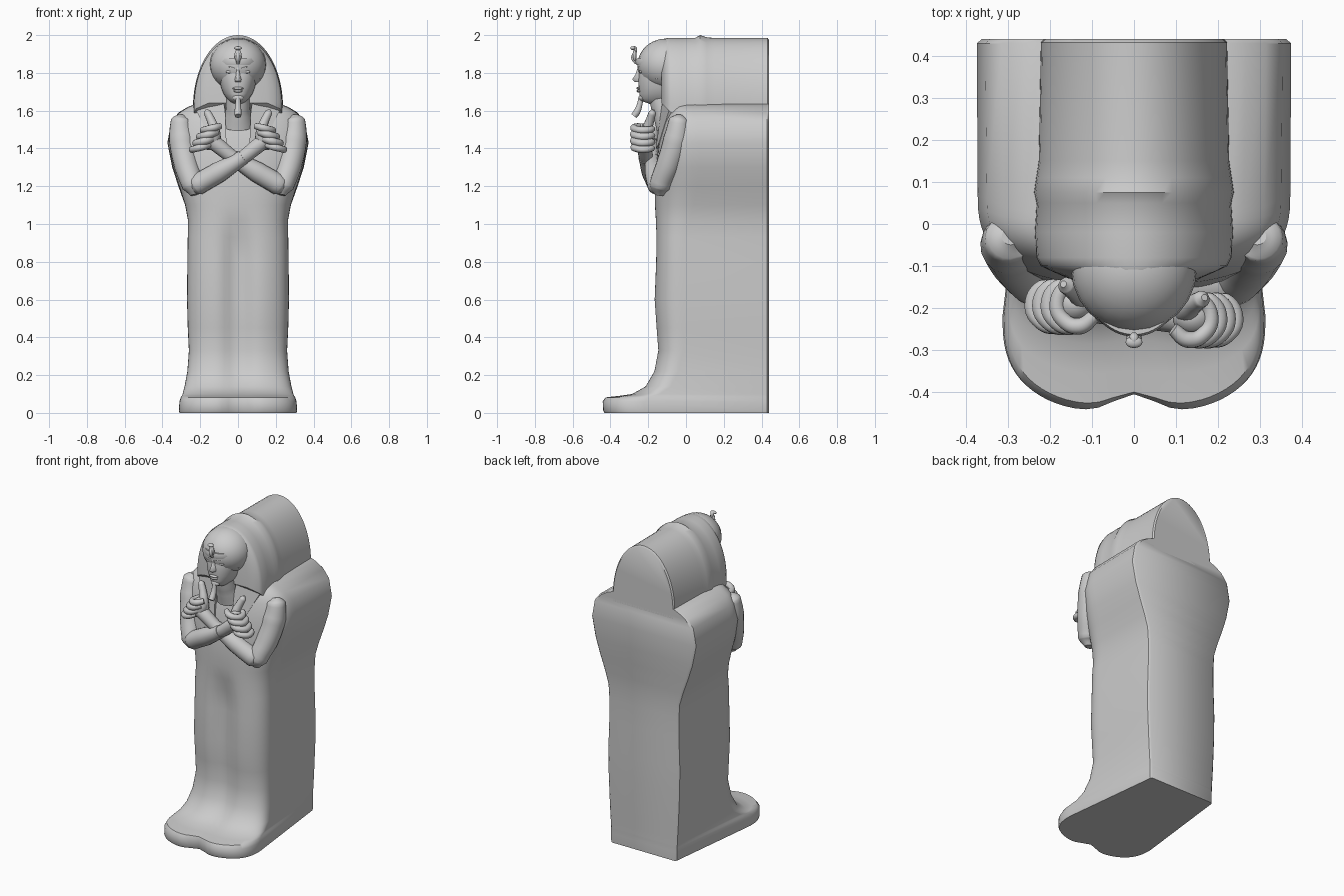
import bpy, bmesh
from math import sin, cos, pi, exp
from mathutils import Vector


def finish(ob, angle=0.75):
    bpy.ops.object.select_all(action='DESELECT')
    ob.select_set(True)
    bpy.context.view_layer.objects.active = ob
    bpy.ops.object.shade_smooth_by_angle(angle=angle)
    return ob


def loft(name, rings, angle=0.75):
    """Skin closed rings of equal length and cap both ends."""
    bm = bmesh.new()
    vs = [[bm.verts.new(p) for p in r] for r in rings]
    n = len(vs[0])
    for a, b in zip(vs, vs[1:]):
        for i in range(n):
            j = (i + 1) % n
            bm.faces.new((a[i], a[j], b[j], b[i]))
    bm.faces.new(vs[0])
    bm.faces.new(vs[-1])
    bmesh.ops.recalc_face_normals(bm, faces=bm.faces)
    me = bpy.data.meshes.new(name)
    bm.to_mesh(me)
    bm.free()
    ob = bpy.data.objects.new(name, me)
    bpy.context.collection.objects.link(ob)
    return finish(ob, angle)


def tube(name, pts, radii, res=5):
    """Smooth tube through points with a radius at each one."""
    cu = bpy.data.curves.new(name, 'CURVE')
    cu.dimensions = '3D'
    cu.bevel_depth = 1.0
    cu.bevel_resolution = res
    cu.resolution_u = 6
    cu.use_fill_caps = True
    sp = cu.splines.new('BEZIER')
    sp.bezier_points.add(len(pts) - 1)
    for b, p, r in zip(sp.bezier_points, pts, radii):
        b.co = p
        b.radius = r
        b.handle_left_type = b.handle_right_type = 'AUTO'
    ob = bpy.data.objects.new(name, cu)
    bpy.context.collection.objects.link(ob)
    bpy.ops.object.select_all(action='DESELECT')
    ob.select_set(True)
    bpy.context.view_layer.objects.active = ob
    bpy.ops.object.convert(target='MESH')
    return finish(bpy.context.object)


def ball(name, loc, scale, rot=(0, 0, 0)):
    bpy.ops.mesh.primitive_uv_sphere_add(segments=24, ring_count=14, radius=1, location=loc, rotation=rot)
    ob = bpy.context.object
    ob.name = name
    ob.scale = scale
    return finish(ob)


def front_curve(w, y0, f, z, groove=0, n=2.7, steps=36, gw=0.07):
    """Superellipse half-section bulging to the front, with a centre groove."""
    out = []
    for i in range(steps + 1):
        c, s = cos(pi * i / steps), sin(pi * i / steps)
        x = w * abs(c) ** (2 / n) * (1 if c > 0 else -1)
        y = y0 - (y0 - f) * max(s, 0) ** (2 / n) + groove * exp(-(x / gw) ** 2)
        out.append((x, y, z))
    return out


# Wrapped body and back slab: z, back half width, side half width, side y, front y, leg groove
levels = [(0, .235, .31, -.22, -.44, .045), (.012, .237, .313, -.22, -.447, .045),
          (.06, .237, .31, -.22, -.45, .045), (.082, .237, .303, -.2, -.435, .035),
          (.09, .238, .298, -.18, -.36, .01), (.1, .238, .293, -.14, -.29, .015),
          (.14, .24, .283, -.08, -.22, .025), (.22, .245, .268, -.04, -.175, .035),
          (.33, .25, .26, -.01, -.155, .035), (.45, .255, .266, 0, -.165, .04),
          (.6, .257, .27, 0, -.176, .045), (.8, .25, .268, 0, -.168, .05),
          (.93, .25, .266, 0, -.165, .035), (1.02, .256, .265, .02, -.165, .01),
          (1.1, .28, .28, .04, -.165, 0), (1.2, .316, .312, .06, -.165, 0),
          (1.3, .348, .345, .07, -.16, 0), (1.43, .374, .372, .07, -.145, 0),
          (1.54, .354, .35, .06, -.12, 0), (1.59, .315, .31, .04, -.1, 0),
          (1.62, .265, .262, .03, -.08, 0), (1.635, .225, .222, .03, -.05, 0)]
rings = []
for z, wb, w, y0, f, g in levels:
    fr = front_curve(w, y0, f, z, g)
    rings.append([(-wb, .43, z), (-wb + .012, .44, z), (wb - .012, .44, z), (wb, .43, z)] + fr)
loft("wrapped_body", rings)

# Headdress block: arched sections from back to front (y, half width, top)
rings = []
for y, w, top in [(.44, .214, 1.975), (.432, .222, 1.985), (.15, .227, 1.985), (.11, .233, 1.988),
                  (.075, .238, 2.0), (.05, .232, 1.986), (-.02, .236, 1.986), (-.08, .232, 1.986),
                  (-.1, .222, 1.984), (-.115, .19, 1.98), (-.13, .155, 1.975)]:
    drop = max(0, -y - .06) * 1.0
    arch = [(w * cos(pi * i / 32), y, 1.62 + drop * .5 + (top - 1.62 - drop * .5) * sin(pi * i / 32)) for i in range(33)]
    rings.append([(w, y, 1.57 + drop)] + arch + [(-w, y, 1.57 + drop)])
loft("headdress", rings)
ball("headdress_crown", (0, -.105, 1.842), (.15, .152, .14))

# Headdress flaps on the chest
for s in (1, -1):
    a = [(.06, 1.4), (.13, 1.42), (.22, 1.6), (.175, 1.7), (.085, 1.7), (.068, 1.6)]
    yf = lambda x, z: -.118 - (1.7 - z) * .14 + max(0, x - .1) * .35
    loft("chest_flap", [[(s * x, yf(x, z) + d, z) for x, z in a] for d in (0, .06)])

# Head and neck: z, half width, front y
rings = [front_curve(w, -.13, f, z, 0, 2.2, 28) + [(-w * .8, -.07, z), (w * .8, -.07, z)]
         for z, w, f in [(1.635, .03, -.19), (1.648, .045, -.228), (1.665, .06, -.243), (1.69, .077, -.246),
                         (1.72, .088, -.25), (1.76, .097, -.252), (1.79, .1, -.25), (1.815, .101, -.246),
                         (1.84, .103, -.252), (1.87, .105, -.255)]]
loft("face", rings, 1.0)
tube("neck", [(0, -.08, 1.53), (0, -.115, 1.6), (0, -.14, 1.68)], [.085, .065, .06])

# Nose, lips and brow band
loft("nose", [[(-w, -.235, z), (-w * .35, y, z), (w * .35, y, z), (w, -.235, z)]
              for z, w, y in [(1.835, .012, -.253), (1.79, .014, -.268), (1.765, .022, -.285), (1.752, .02, -.272)]], 1.2)
ball("upper_lip", (0, -.25, 1.718), (.03, .013, .008))
ball("lower_lip", (0, -.248, 1.704), (.025, .013, .008))
ball("chin", (0, -.232, 1.668), (.03, .018, .018))
band = []
for i in range(33):
    a = pi * i / 32
    c, s = cos(a), sin(a)
    band.append([(r * c, -.12 - q * s, z) for r, q, z in
                 [(.1, .12, 1.842), (.118, .143, 1.842), (.122, .148, 1.86), (.118, .143, 1.876), (.1, .12, 1.876)]])
loft("brow_band", band)

# Eyes, brows and ears
for s in (1, -1):
    ball("eye", (s * .042, -.236, 1.806), (.022, .011, .009))
    tube("brow", [(s * .015, -.25, 1.826), (s * .045, -.243, 1.834), (s * .078, -.214, 1.824)], [.004, .006, .003], 2)
    ball("ear", (s * .108, -.135, 1.797), (.012, .022, .042), (.15, 0, s * .4))
    tube("ear_rim", [(s * .112, -.155, 1.768), (s * .116, -.15, 1.82), (s * .122, -.125, 1.838),
                     (s * .122, -.112, 1.81), (s * .115, -.13, 1.765)], [.006] * 5, 2)

# Snake ornament on the brow
ball("snake_hood", (0, -.272, 1.892), (.019, .01, .034))
tube("snake_neck", [(0, -.262, 1.85), (0, -.28, 1.88), (0, -.27, 1.91), (0, -.272, 1.93), (0, -.288, 1.932)],
     [.009, .011, .01, .012, .006], 3)
ball("snake_head", (0, -.281, 1.931), (.02, .014, .01))

# Plaited beard
tube("beard", [(0, -.238, 1.672), (0, -.246, 1.63), (0, -.262, 1.59), (0, -.276, 1.572)],
     [.013, .015, .019, .017])


# Crossed arms; each hand lies on the opposite side of its shoulder
def arm(s, dy):
    def P(x, y, z):
        return Vector((s * x, y, z))
    tube("upper_arm", [P(.295, -.03, 1.575), P(.3, -.035, 1.55), P(.296, -.05, 1.45), P(.275, -.09, 1.32),
                       P(.238, -.137, 1.2), P(.228, -.143, 1.155)],
         [.02, .055, .07, .066, .058, .025], 7)
    tube("forearm", [P(.25, -.14, 1.185), P(.22, -.148, 1.205), P(.1, -.18 + dy * .5, 1.275),
                     P(-.03, -.212 + dy, 1.355), P(-.1, -.22 + dy, 1.41), P(-.14, -.225 + dy, 1.44)],
         [.03, .056, .055, .037, .04, .04], 7)
    tube("bracelet", [P(-.005, -.207 + dy, 1.338), P(-.03, -.212 + dy, 1.355)], [.041, .04], 7)
    ball("palm", P(-.145, -.222 + dy, 1.455), (.052, .048, .065), (0, s * .3, 0))
    for i in range(4):
        o = Vector((s * (.028 - .02 * i) * -1, dy, 1.408 + .034 * i))
        k = (.9, 1, 1, .95)[i]
        pts = [(-.125, -.25), (-.16, -.275), (-.195, -.265), (-.215, -.225), (-.19, -.18), (-.165, -.18)]
        tube("finger", [Vector((s * x, y, 0)) + o + Vector((0, 0, (-.16 - x) * -.25)) for x, y in pts],
             [.017 * k, .021 * k, .02 * k, .02 * k, .018 * k, .008], 3)
    tube("thumb", [P(-.12, -.21 + dy, 1.45), P(-.125, -.205 + dy, 1.5), P(-.143, -.19 + dy, 1.55),
                   P(-.162, -.178 + dy, 1.59), P(-.168, -.175 + dy, 1.605)],
         [.032, .028, .023, .02, .008], 4)


arm(-1, 0)
arm(1, .032)
